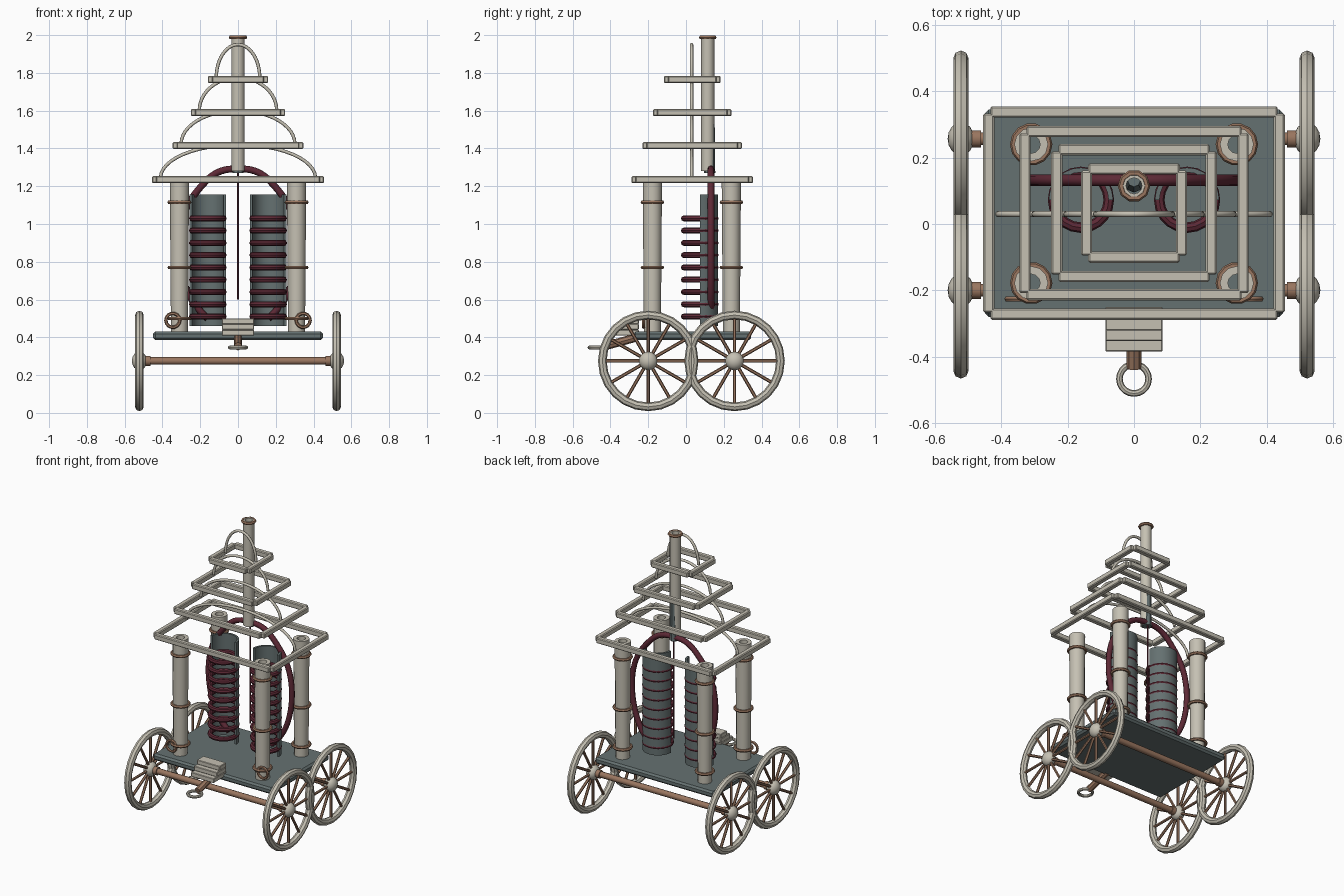
import bpy, bmesh, math
from math import sin, cos, pi
from mathutils import Vector

cube = bpy.data.objects.get("Cube")
if cube:
    bpy.data.objects.remove(cube)


def material(name, rgb):
    m = bpy.data.materials.new(name)
    m.use_nodes = True
    m.diffuse_color = (*rgb, 1)
    m.node_tree.nodes["Principled BSDF"].inputs["Base Color"].default_value = (*rgb, 1)
    return m


CREAM = material("cream", (0.56, 0.53, 0.45))
SLATE = material("slate", (0.13, 0.165, 0.165))
MAROON = material("maroon", (0.11, 0.022, 0.036))
COPPER = material("copper", (0.32, 0.18, 0.115))


def finish(name, bm, mat, smooth=True):
    bmesh.ops.recalc_face_normals(bm, faces=bm.faces)
    me = bpy.data.meshes.new(name)
    bm.to_mesh(me)
    bm.free()
    me.materials.append(mat)
    ob = bpy.data.objects.new(name, me)
    bpy.context.collection.objects.link(ob)
    if smooth:
        bpy.ops.object.select_all(action='DESELECT')
        ob.select_set(True)
        bpy.context.view_layer.objects.active = ob
        bpy.ops.object.shade_smooth_by_angle(angle=math.radians(40))
    return ob


def box(name, lo, hi, mat, bevel=0.005):
    bm = bmesh.new()
    bmesh.ops.create_cube(bm, size=1)
    for v in bm.verts:
        v.co = [(a + b) / 2 + c * (b - a) for a, b, c in zip(lo, hi, v.co)]
    bmesh.ops.bevel(bm, geom=bm.edges[:], offset=bevel, segments=1, affect='EDGES')
    return finish(name, bm, mat, False)


def rod(name, a, b, r, mat, sides=10, r_end=None):
    a, b = Vector(a), Vector(b)
    bm = bmesh.new()
    bmesh.ops.create_cone(bm, cap_ends=True, segments=sides, radius1=r,
                          radius2=r if r_end is None else r_end, depth=(b - a).length)
    turn = (b - a).to_track_quat('Z', 'Y')
    for v in bm.verts:
        v.co = turn @ v.co + (a + b) / 2
    return finish(name, bm, mat)


def lathe(name, profile, centre, mat, steps=16, axis='Z', closed=True):
    """Revolve an (r, h) profile around an axis through centre."""
    bm = bmesh.new()
    rings = []
    for i in range(steps):
        t = 2 * pi * i / steps
        ring = []
        for r, h in profile:
            p = {'Z': (r * cos(t), r * sin(t), h),
                 'X': (h, r * cos(t), r * sin(t)),
                 'Y': (r * cos(t), h, r * sin(t))}[axis]
            ring.append(bm.verts.new(Vector(centre) + Vector(p)))
        rings.append(ring)
    n = len(profile)
    for i in range(steps):
        a, b = rings[i], rings[(i + 1) % steps]
        for j in range(n if closed else n - 1):
            k = (j + 1) % n
            bm.faces.new((a[j], b[j], b[k], a[k]))
    bmesh.ops.remove_doubles(bm, verts=bm.verts, dist=0.0001)
    return finish(name, bm, mat)


def torus(name, centre, major, minor, mat, axis='Z', steps=20, sides=8):
    circle = [(major + minor * cos(2 * pi * j / sides), minor * sin(2 * pi * j / sides))
              for j in range(sides)]
    return lathe(name, circle, centre, mat, steps, axis)


def pipe(name, x, y, z0, z1, r, hole, mat, r_top=None, sides=12):
    rt = r_top or r
    return lathe(name, [(r, z0), (rt, z1), (hole, z1), (hole, z0)], (x, y, 0), mat, sides)


def tube(name, points, r, mat, smooth_path=False):
    cu = bpy.data.curves.new(name, 'CURVE')
    cu.dimensions = '3D'
    cu.bevel_depth = r
    cu.bevel_resolution = 2
    cu.use_fill_caps = True
    cu.resolution_u = 6
    s = cu.splines.new('NURBS' if smooth_path else 'POLY')
    s.points.add(len(points) - 1)
    for p, co in zip(s.points, points):
        p.co = (*co, 1)
    if smooth_path:
        s.use_endpoint_u = True
        s.order_u = 4
    cu.materials.append(mat)
    ob = bpy.data.objects.new(name, cu)
    bpy.context.collection.objects.link(ob)


SIDES = (("left", 1), ("right", -1))
MID = 0.033

# Deck
box("deck", (-0.45, -0.28, 0.385), (0.45, 0.345, 0.43), SLATE, 0.012)

# Axles and spoked wheels
for end, y in (("front", -0.2), ("rear", 0.257)):
    hub_z = 0.275
    rod(f"{end}_axle", (-0.52, y, hub_z), (0.52, y, hub_z), 0.02, COPPER)
    for side, s in SIDES:
        c = Vector((0.522 * s, y, hub_z))
        tag = f"{end}_{side}"
        torus(f"{tag}_rim", c, 0.243, 0.023, CREAM, 'X', 24)
        dome = [(0.05 * sin(pi * i / 8), 0.04 * cos(pi * i / 8)) for i in range(9)]
        lathe(f"{tag}_hub", dome, c, CREAM, 12, 'X', closed=False)
        rod(f"{tag}_collar", c - Vector((0.06 * s, 0, 0)), c, 0.027, COPPER)
        for i in range(12):
            t = 2 * pi * i / 12
            d = Vector((0, cos(t), sin(t)))
            rod(f"{tag}_spoke_{i}", c + d * 0.035, c + d * 0.235, 0.009, COPPER, 6)

# Hollow corner columns with banding rings
for end, y in (("front", -0.178), ("rear", 0.24)):
    for side, s in SIDES:
        x = 0.31 * s
        tag = f"{end}_{side}_column"
        pipe(tag, x, y, 0.43, 1.222, 0.045, 0.027, CREAM, 0.051)
        for i, z in enumerate((0.5, 0.77, 1.115)):
            torus(f"{tag}_ring_{i}", (x, y, z), 0.054, 0.01, COPPER, steps=14, sides=6)
        if end == "front":
            eye = (0.345 * s, y - 0.048, 0.49)
            torus(f"{side}_eye_ring", eye, 0.037, 0.009, COPPER, 'Y', 14, 6)

# Stepped roof frames with an arch standing on each
tiers = ((1.235, 0.455, 0.322), (1.415, 0.346, 0.263),
         (1.59, 0.25, 0.208), (1.765, 0.16, 0.15))
W, H = 0.034, 0.018
for i, (z, hx, hy) in enumerate(tiers):
    for s in (1, -1):
        ya, yb = sorted((MID + s * hy, MID + s * (hy - W)))
        box(f"frame_{i}_long_bar_{s}", (-hx + 0.022, ya, z - H), (hx - 0.022, yb, z + H), CREAM)
        xa, xb = sorted((s * hx, s * (hx - W)))
        box(f"frame_{i}_short_bar_{s}", (xa, MID - hy + 0.022, z - H),
            (xb, MID + hy - 0.022, z + H), CREAM)
    span, rise = hx - 0.045, 0.175
    tube(f"arch_{i}", [(-span * cos(pi * k / 24), MID - 0.003, z + rise * sin(pi * k / 24) + 0.01)
                       for k in range(25)], 0.009, CREAM)

# Mast with cap ring and inner plug
pipe("mast", 0, 0.115, 1.28, 1.995, 0.035, 0.024, CREAM)
torus("mast_cap", (0, 0.115, 1.988), 0.039, 0.01, COPPER, steps=10, sides=6)
rod("mast_plug", (0, 0.125, 1.27), (0, 0.132, 1.53), 0.03, SLATE, 8, 0.02)

# Half-shell cores wrapped by coil rings
for side, s in SIDES:
    cx, cy = 0.16 * s, 0.073
    bm = bmesh.new()
    N = 12
    loops = []
    for r, z in ((0.097, 0.46), (0.097, 1.155), (0.083, 1.155), (0.083, 0.46)):
        loops.append([bm.verts.new((cx + r * cos(pi * i / N), cy + r * sin(pi * i / N), z))
                      for i in range(N + 1)])
    for a, b in zip(loops, loops[1:] + loops[:1]):
        for i in range(N):
            bm.faces.new((a[i], a[i + 1], b[i + 1], b[i]))
    for i in (0, N):
        bm.faces.new([l[i] for l in loops])
    finish(f"{side}_core", bm, SLATE)
    for i in range(9):
        torus(f"{side}_coil_{i}", (cx, cy, 0.51 + 0.065 * i), 0.084, 0.016, MAROON)

    # Feed hose bowing out from the mast to the base of the core
    path = ((0, 1.29), (0.1, 1.3), (0.2, 1.2), (0.29, 1.08), (0.325, 0.9),
            (0.3, 0.7), (0.24, 0.57), (0.16, 0.5))
    tube(f"{side}_hose", [(x * s, 0.132, z) for x, z in path], 0.018, MAROON, True)

# Thin centre wire
rod("centre_wire", (0, 0.132, 0.6), (0, 0.132, 1.29), 0.006, MAROON, 6)

# Entry steps
for i in range(3):
    z = 0.41 + 0.03 * i
    box(f"step_{i}", (-0.086, -0.385 + 0.032 * i, z), (0.086, -0.25, z + 0.03), CREAM, 0.003)

# Tow bar and hitch ring
rod("tow_bar", (0, -0.26, 0.4), (0, -0.435, 0.352), 0.022, COPPER, 8)
torus("hitch_ring", (0, -0.467, 0.346), 0.044, 0.01, CREAM)
